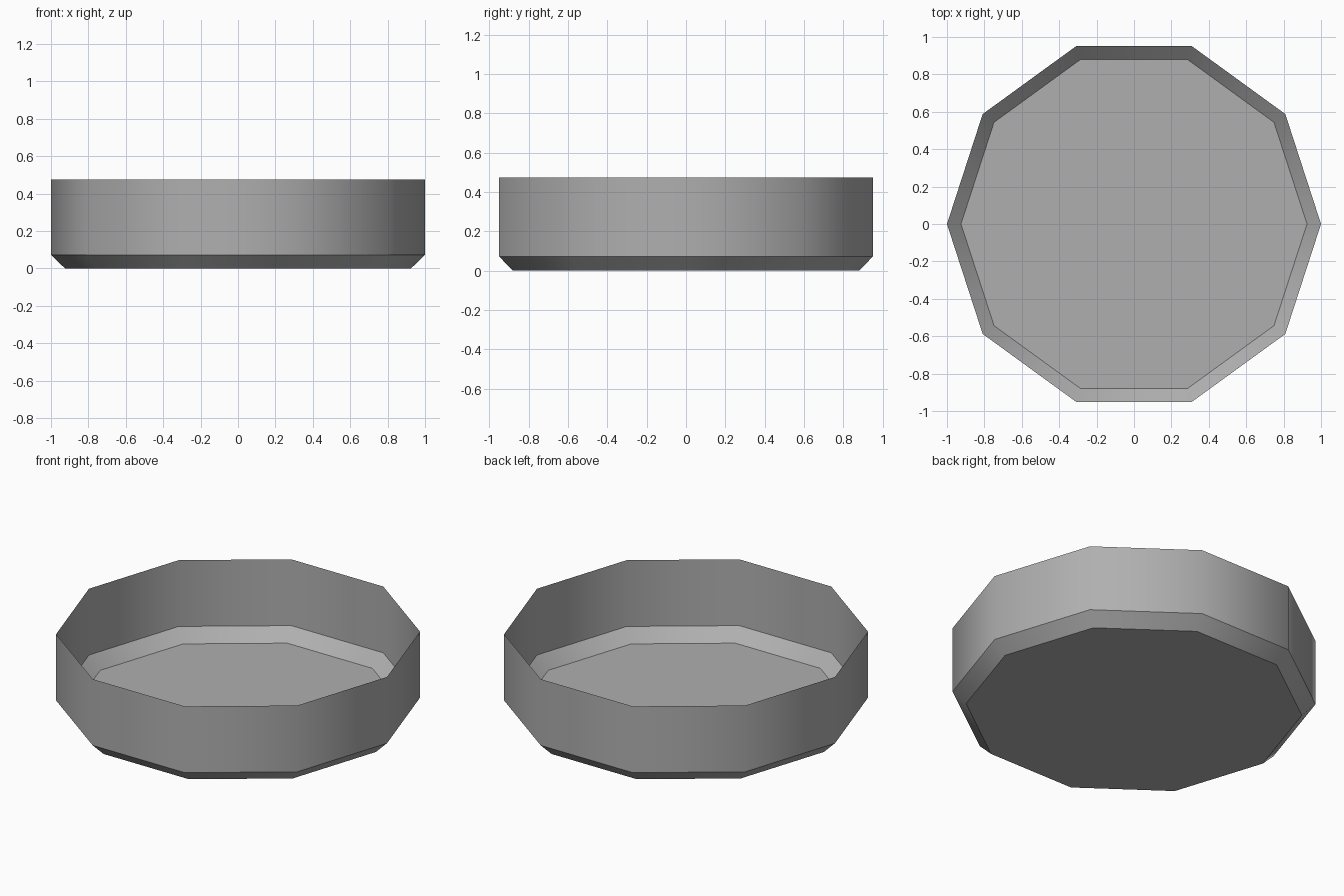
import bpy, bmesh, math

cube = bpy.data.objects.get("Cube")
if cube:
    bpy.data.objects.remove(cube, do_unlink=True)

SIDES = 10
HEIGHT, CHAMFER = 0.475, 0.073

grey = bpy.data.materials.new("mid_grey")
grey.use_nodes = True
colour = (0.43, 0.43, 0.43, 1)
grey.diffuse_color = colour
grey.node_tree.nodes["Principled BSDF"].inputs["Base Color"].default_value = colour

bm = bmesh.new()


def ring(radius, z):
    """Decagon of vertices with a corner on the x axis."""
    step = math.tau / SIDES
    return [bm.verts.new((radius * math.cos(i * step), radius * math.sin(i * step), z))
            for i in range(SIDES)]


# Open thin-walled tray: floor, chamfer and upright wall
rings = [ring(0.925, 0), ring(1, CHAMFER), ring(1, HEIGHT)]
bm.faces.new(reversed(rings[0]))
for low, high in zip(rings, rings[1:]):
    for i in range(SIDES):
        j = (i + 1) % SIDES
        bm.faces.new((low[i], low[j], high[j], high[i]))

mesh = bpy.data.meshes.new("tray")
bm.to_mesh(mesh)
bm.free()
mesh.materials.append(grey)
tray = bpy.data.objects.new("tray", mesh)
bpy.context.collection.objects.link(tray)

# Smooth around the wall, sharp at the chamfer and floor
bpy.ops.object.select_all(action="DESELECT")
tray.select_set(True)
bpy.context.view_layer.objects.active = tray
bpy.ops.object.shade_smooth_by_angle(angle=math.radians(39))
